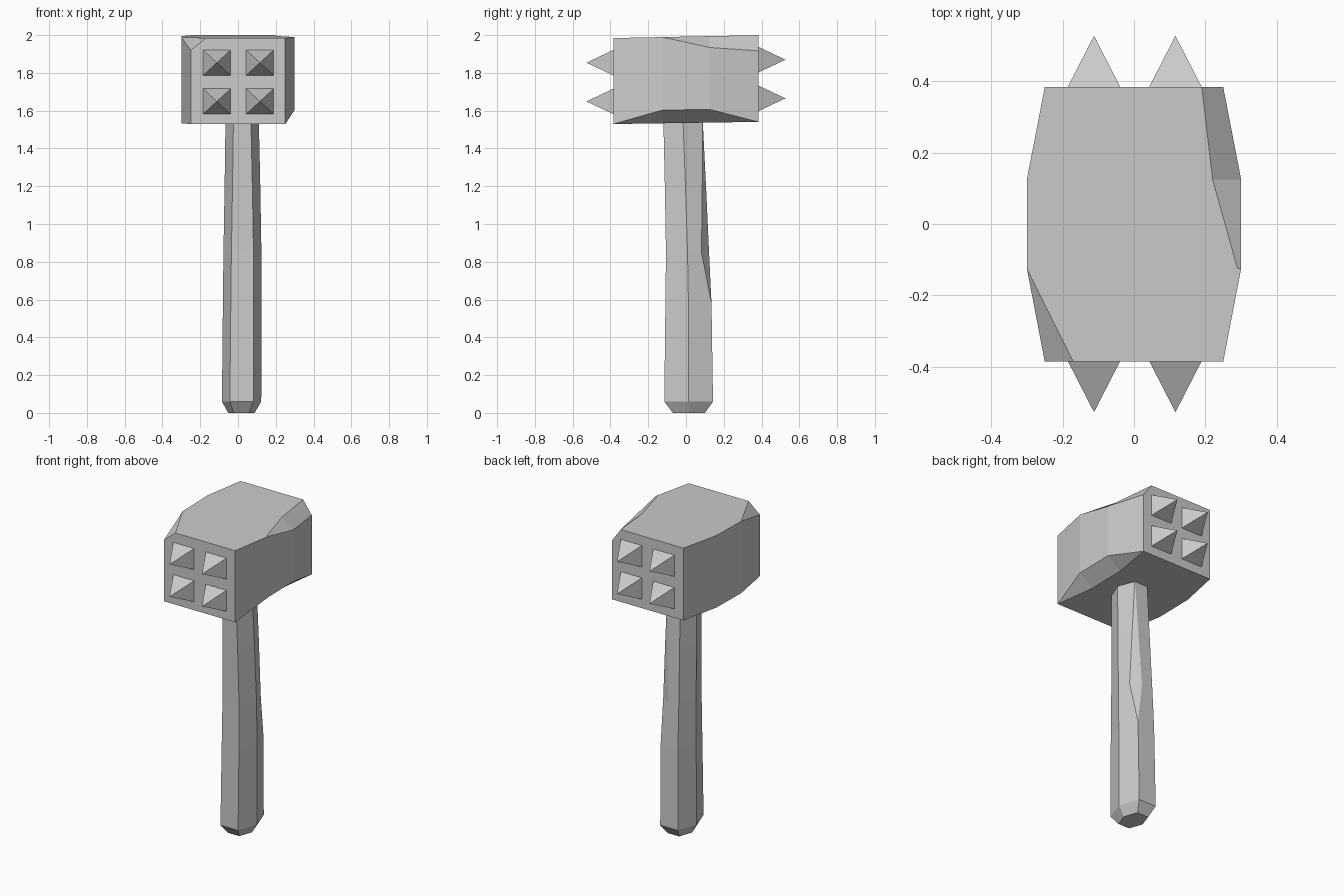
import bpy
import bmesh

cube = bpy.data.objects.get("Cube")
if cube:
    bpy.data.objects.remove(cube)

grey = bpy.data.materials.new("plain_grey")
grey.use_nodes = True
COLOUR = (0.6, 0.6, 0.6, 1)
grey.diffuse_color = COLOUR
grey.node_tree.nodes["Principled BSDF"].inputs["Base Color"].default_value = COLOUR


def finish(name, bm):
    """Clean the mesh and place it in the scene."""
    bmesh.ops.remove_doubles(bm, verts=bm.verts, dist=0.002)
    bmesh.ops.recalc_face_normals(bm, faces=bm.faces)
    mesh = bpy.data.meshes.new(name)
    bm.to_mesh(mesh)
    bm.free()
    mesh.materials.append(grey)
    bpy.context.collection.objects.link(bpy.data.objects.new(name, mesh))


def loft(name, rings):
    """Skin a stack of closed rings and cap both ends."""
    bm = bmesh.new()
    rows = [[bm.verts.new(p) for p in ring] for ring in rings]
    for low, high in zip(rows, rows[1:]):
        for i in range(len(low)):
            j = (i + 1) % len(low)
            bm.faces.new((low[i], low[j], high[j], high[i]))
    bm.faces.new(rows[0][::-1])
    bm.faces.new(rows[-1])
    finish(name, bm)


# Head: each corner has x, y, bottom chamfer (in, up), top chamfer (in, down)
corners = [
    (-0.25, -0.385, 0, 0, 0.08, 0.065),
    (0.25, -0.385, 0, 0, 0, 0),
    (0.30, -0.125, 0.09, 0.07, 0.01, 0),
    (0.30, 0.125, 0.09, 0.07, 0.08, 0.06),
    (0.25, 0.383, 0, 0, 0.06, 0.083),
    (-0.25, 0.383, 0, 0, 0, 0),
    (-0.30, 0.125, 0, 0, 0, 0),
    (-0.30, -0.125, 0, 0, 0, 0),
]


def inward(x, amount):
    return x - amount if x > 0 else x + amount


def bottom_z(y):
    return 1.535 + 0.015 * y


def top_z(y):
    return 1.992 + 0.02 * y


loft("hammer_head", [
    [(inward(x, b), y, bottom_z(y)) for x, y, b, up, t, down in corners],
    [(x, y, bottom_z(y) + up) for x, y, b, up, t, down in corners],
    [(x, y, top_z(y) - down) for x, y, b, up, t, down in corners],
    [(inward(x, t), y, top_z(y)) for x, y, b, up, t, down in corners],
])


# Handle: six-sided tapering grip with a shaved back edge
def grip_ring(z, x0, x1, y0, y1, side=0.042, shave=0.0):
    mid = (y0 + y1) / 2
    return [(x0 + side, y0, z), (x1 - side, y0, z), (x1, mid, z),
            (x1 - side + shave * 0.5, y1 - shave, z),
            (x1 - side - shave, y1, z), (x0 + side, y1, z), (x0, mid, z)]


loft("handle", [
    grip_ring(0.0, -0.052, 0.088, -0.07, 0.1, 0.03),
    grip_ring(0.06, -0.085, 0.123, -0.115, 0.143),
    grip_ring(0.58, -0.08, 0.125, -0.109, 0.135),
    grip_ring(0.85, -0.077, 0.124, -0.106, 0.122, shave=0.04),
    grip_ring(1.2, -0.071, 0.118, -0.112, 0.106, shave=0.02),
    grip_ring(1.56, -0.066, 0.11, -0.12, 0.088),
])

# Spikes: four square pyramids on each striking face
for face, side in (("front", -1), ("back", 1)):
    for row, height in (("lower", 1.657), ("upper", 1.862)):
        for hand, x in (("right", -0.112), ("left", 0.116)):
            z = height + 0.008 * side
            bm = bmesh.new()
            half = 0.078
            base = [bm.verts.new((x + a * half, side * 0.375, z + b * half * 0.92))
                    for a, b in ((-1, -1), (1, -1), (1, 1), (-1, 1))]
            tip = bm.verts.new((x, side * 0.527, z))
            bm.faces.new(base)
            for i in range(4):
                bm.faces.new((base[i], base[(i + 1) % 4], tip))
            finish(f"{face}_{row}_{hand}_spike", bm)
